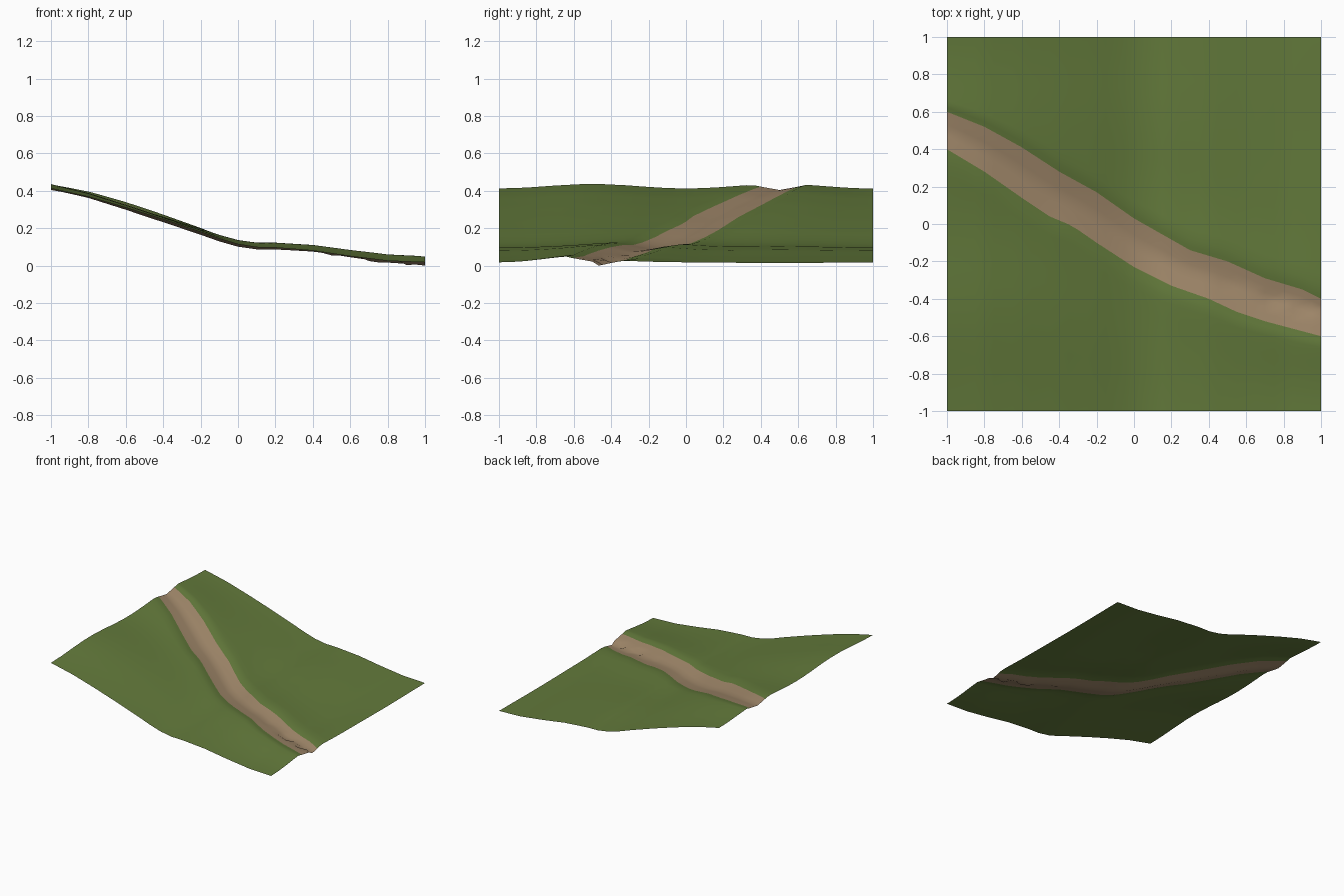
import bpy, bmesh, math

if "Cube" in bpy.data.objects:
    bpy.data.objects.remove(bpy.data.objects["Cube"])


def interp(points, x):
    """Piecewise linear lookup."""
    for (x0, v0), (x1, v1) in zip(points, points[1:]):
        if x <= x1:
            return v0 + (v1 - v0) * (x - x0) / (x1 - x0)
    return points[-1][1]


def material(name, rgb):
    m = bpy.data.materials.new(name)
    m.diffuse_color = (*rgb, 1)
    m.use_nodes = True
    m.node_tree.nodes["Principled BSDF"].inputs["Base Color"].default_value = m.diffuse_color
    return m


# Slope of the hillside, and the two edges of the dirt path seen from above
SLOPE = [(-1, .42), (-.8, .376), (-.6, .318), (-.4, .255), (-.2, .188), (-.1, .152),
         (0, .122), (.1, .106), (.2, .104), (.4, .088), (.6, .058), (.8, .033), (1, .025)]
UPPER = [(-1, .6), (-.8, .52), (-.6, .41), (-.4, .28), (-.2, .17), (0, .03),
         (.3, -.14), (.5, -.2), (.7, -.29), (.9, -.35), (1, -.4)]
LOWER = [(-1, .4), (-.8, .28), (-.6, .14), (-.45, .04), (-.33, -.01), (-.2, -.1),
         (0, -.23), (.2, -.33), (.4, -.4), (.55, -.47), (.7, -.52), (1, -.6)]


def height(x, y):
    lo, hi = interp(LOWER, x), interp(UPPER, x)
    mid, half = (lo + hi) / 2, (hi - lo) / 2
    right = (x + 1) / 2
    # soft swells in the grass, flattening toward the low far corner
    swell = .012 * (1 - math.cos(2 * math.pi * y))
    if y > mid:
        swell *= 1 - 1.15 * right
    else:
        swell *= 1 - .6 * math.sin(math.pi * right)
    # raised banks and the sunken path between them
    d = abs(y - mid)
    bank = .012 * math.sin(math.pi * right) ** .5 if 0 < right < 1 else 0
    bank = (bank + .012 * right) * math.exp(-(max(0, d - half) / .22) ** 2)
    sink = .032 * max(0, 1 - d / (half * 1.4)) ** .8
    return interp(SLOPE, x) + swell + bank - sink


# Terrain sheet: grid rows follow the path edges
NX, NG, NP = 40, 14, 6
bm = bmesh.new()
rows = []
for i in range(NX + 1):
    x = -1 + 2 * i / NX
    lo, hi = interp(LOWER, x), interp(UPPER, x)
    ys = [-1 + (lo + 1) * (1 - (1 - j / NG) ** 1.5) for j in range(NG)]
    ys += [lo + (hi - lo) * j / NP for j in range(NP)]
    ys += [hi + (1 - hi) * (j / NG) ** 1.5 for j in range(NG + 1)]
    rows.append([bm.verts.new((x, y, height(x, y))) for y in ys])
for a, b in zip(rows, rows[1:]):
    for j in range(len(a) - 1):
        f = bm.faces.new((a[j], b[j], b[j + 1], a[j + 1]))
        f.smooth = True
        f.material_index = 1 if NG <= j < NG + NP else 0

# stand on z = 0
low = min(v.co.z for v in bm.verts)
for v in bm.verts:
    v.co.z -= low

mesh = bpy.data.meshes.new("hillside_with_path")
bm.to_mesh(mesh)
bm.free()
mesh.materials.append(material("grass green", (.125, .195, .044)))
mesh.materials.append(material("dirt tan", (.36, .25, .147)))
obj = bpy.data.objects.new("hillside_with_path", mesh)
bpy.context.collection.objects.link(obj)
